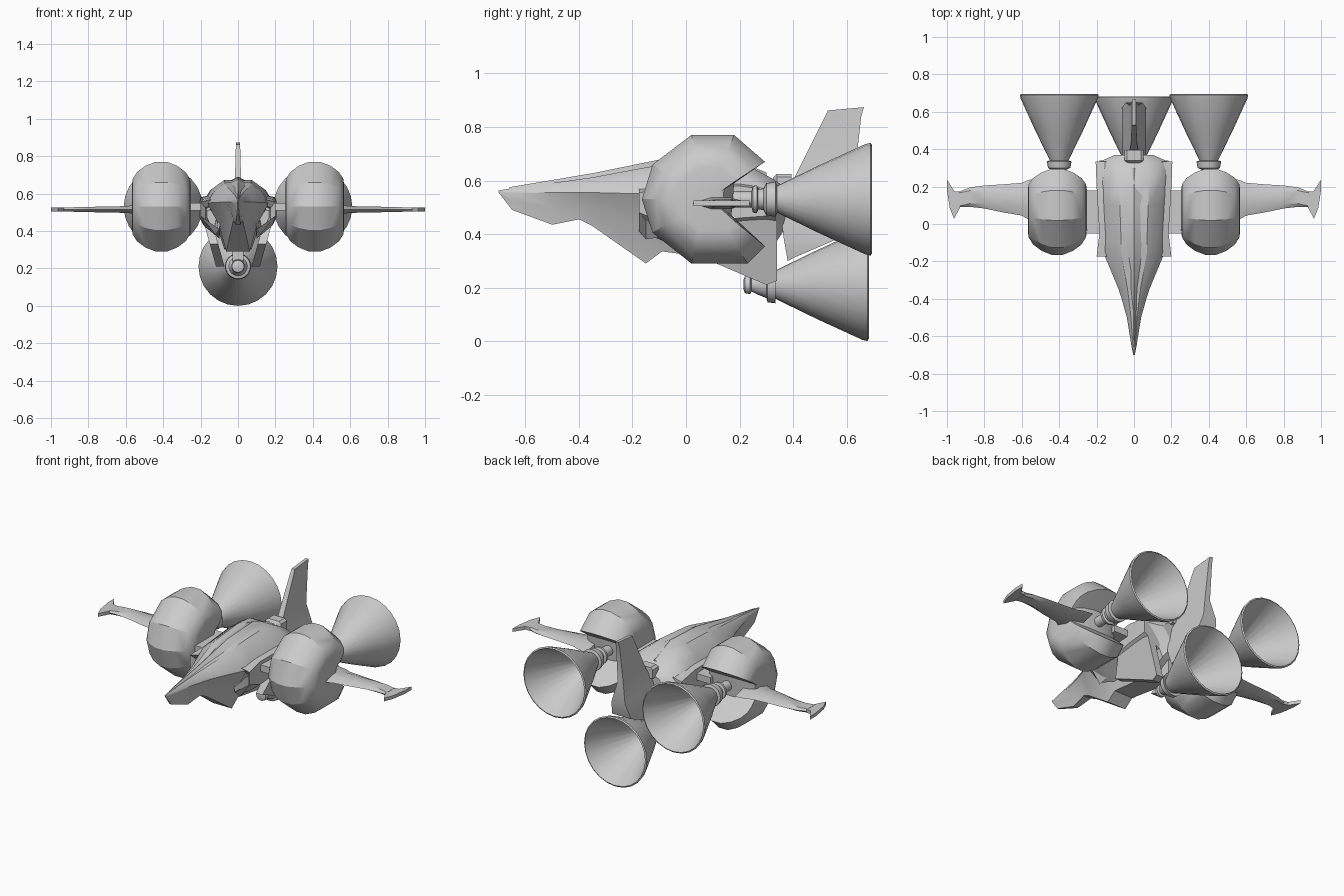
import bpy, bmesh, math
from mathutils import Matrix

if "Cube" in bpy.data.objects:
    bpy.data.objects.remove(bpy.data.objects["Cube"])


def loft(name, rings, mirror=False, closed=False, angle=30):
    """Skin a list of equal-length point rings; closed joins last ring to first."""
    bm = bmesh.new()
    vs = [[bm.verts.new(p) for p in r] for r in rings]
    n = len(rings[0])
    pairs = list(zip(vs, vs[1:])) + ([(vs[-1], vs[0])] if closed else [])
    for a, b in pairs:
        for i in range(n):
            j = (i + 1) % n
            bm.faces.new((a[i], a[j], b[j], b[i]))
    if not closed:
        bm.faces.new(vs[0])
        bm.faces.new(vs[-1])
    bmesh.ops.recalc_face_normals(bm, faces=bm.faces)
    me = bpy.data.meshes.new(name)
    bm.to_mesh(me)
    bm.free()
    ob = bpy.data.objects.new(name, me)
    bpy.context.collection.objects.link(ob)
    if mirror:
        ob.modifiers.new("Mirror", 'MIRROR')
    bpy.ops.object.select_all(action='DESELECT')
    ob.select_set(True)
    bpy.context.view_layer.objects.active = ob
    bpy.ops.object.shade_smooth_by_angle(angle=math.radians(angle))
    return ob


def revolve_y(name, profile, x, z, sides=24, mirror=False):
    """Revolve (y, radius) points around an axis parallel to y."""
    rings = [[(x + r * math.sin(i * math.tau / sides), y,
               z + r * math.cos(i * math.tau / sides)) for i in range(sides)]
             for y, r in profile]
    return loft(name, rings, mirror)


def box(name, x0, x1, y0, y1, z0, z1, mirror=False):
    return loft(name, [[(x, y0, z0), (x, y1, z0), (x, y1, z1), (x, y0, z1)]
                       for x in (x0, x1)], mirror)


# Main hull: y, half width, top, shoulder-line height, keel height
hull = [(-.70, .004, .563, .56, .555), (-.65, .014, .573, .553, .49),
        (-.50, .038, .595, .555, .435), (-.40, .066, .61, .555, .455),
        (-.35, .082, .618, .555, .43), (-.15, .165, .66, .55, .29),
        (-.09, .165, .672, .55, .335), (.10, .18, .685, .55, .31),
        (.22, .19, .675, .55, .30), (.33, .19, .61, .54, .36),
        (.37, .10, .575, .53, .42)]
rings = []
for y, w, t, m, b in hull:
    half = [(.42 * w, t - .1 * (t - m)), (.78 * w, m + .55 * (t - m)), (w, m),
            (.62 * w, m - .45 * (m - b)), (.38 * w, b)]
    rings.append([(x, y, z) for x, z in half] + [(-x, y, z) for x, z in half[::-1]])
loft("hull", rings)

# Spine ridge along the canopy
loft("canopy_spine", [[(-w, y, z - .03), (0, y, z), (w, y, z - .03)] for y, w, z in
     [(-.66, .006, .575), (-.35, .03, .627), (-.1, .06, .678), (.15, .06, .69), (.3, .03, .63)]])

# Side intakes with recessed mouths: y, inner x, outer x, top, bottom
rings = []
for y, xi, xo, t, b in [(-.02, .10, .165, .53, .44), (-.15, .09, .175, .535, .42),
                        (-.175, .07, .20, .565, .45), (-.05, .07, .185, .58, .40),
                        (.20, .07, .20, .59, .43), (.335, .07, .205, .57, .44)]:
    rings.append([(xi, y, t + .02), (xo, y, t - .01), (xo, y, b + .03), (xi + .03, y, b - .04)])
loft("side_intake", rings, True)

# Belly blades below the rear hull
side = [(.02, .33), (.30, .21), (.34, .225), (.34, .45), (.10, .48)]
loft("belly_blade", [[(o + .10 + .28 * (z - .22), y, z) for y, z in side]
                     for o in (-.025, .02)], True)

# Round engine pods: notched wheel outline scaled across x
outline = [(-.165, .53), (-.125, .66), (.02, .77), (.18, .77), (.295, .67), (.18, .59),
           (.17, .47), (.295, .355), (.23, .29), (.02, .29), (-.125, .405)]
rings = []
for x, s in [(-.158, .48), (-.153, .62), (-.13, .77), (-.085, .91), (-.03, 1), (.03, 1),
             (.085, .91), (.13, .77), (.153, .62), (.158, .48)]:
    rings.append([(.41 + x, .08 + (y - .08) * s, .53 + (z - .53) * s) for y, z in outline])
loft("engine_pod", rings, True, angle=25)

# Crossbars joining pods to hull
box("pod_crossbar", .15, .29, -.05, .18, .51, .55, True)

# Flared nozzles with collars and hollow interiors
bell = [(.34, .05), (.50, .128), (.67, .206), (.69, .211), (.695, .203), (.68, .196), (.37, .04)]
collar = [(.14, .03), (.245, .03), (.25, .05), (.265, .052), (.27, .038), (.29, .04),
          (.30, .06), (.335, .066)]
revolve_y("pod_nozzle", collar + bell, .40, .53, mirror=True)
low = [(.215, .018), (.22, .032), (.24, .036), (.245, .026), (.265, .036), (.30, .05),
       (.305, .066), (.335, .07)]
revolve_y("lower_nozzle", low + [(y - .012, r) for y, r in bell], 0, .211)

# Strut holding the lower nozzle
box("nozzle_strut", -.03, .03, .27, .33, .23, .45)

# Tail fin: z, front y, back y, half thickness, widening into its pylon
loft("tail_fin", [[(-h, a, z), (h, a, z), (h, b, z + d), (-h, b, z + d)] for z, a, b, h, d in
     [(.30, .38, .40, .05, .01), (.385, .365, .62, .065, .02), (.50, .35, .65, .045, .0),
      (.62, .41, .63, .018, .0), (.84, .52, .655, .012, .0), (.862, .53, .665, .010, .012)]])

# Small housing at the foot of the fin
loft("deck_housing", [[(-w, y, .56), (w, y, .56), (w, y, z - .012), (w - .015, y, z),
                       (.015 - w, y, z), (-w, y, z - .012)] for y, w, z in
     [(.325, .03, .61), (.34, .052, .625), (.395, .052, .625)]])

# Wings with swept tip blades: x, front y, back y, half thickness
rings = []
for x, f, b, h in [(.50, .01, .245, .022), (.565, .025, .235, .022), (.60, .045, .22, .018),
                   (.70, .062, .212, .016), (.80, .083, .206, .014), (.88, .092, .195, .012),
                   (.935, .09, .172, .011)]:
    m = (f + b) / 2
    rings.append([(x, f, .515), (x, m - .035, .515 + h), (x, m + .035, .515 + h),
                  (x, b, .515), (x, m + .035, .515 - h), (x, m - .035, .515 - h)])
loft("wing", rings, True)
tip = [(.962, .028), (.93, .088), (.93, .172), (.96, .175), (1.0, .237), (1.0, .18), (.985, .085)]
loft("wing_tip", [[(x, y, z) for x, y in tip] for z in (.505, .525)], True)
